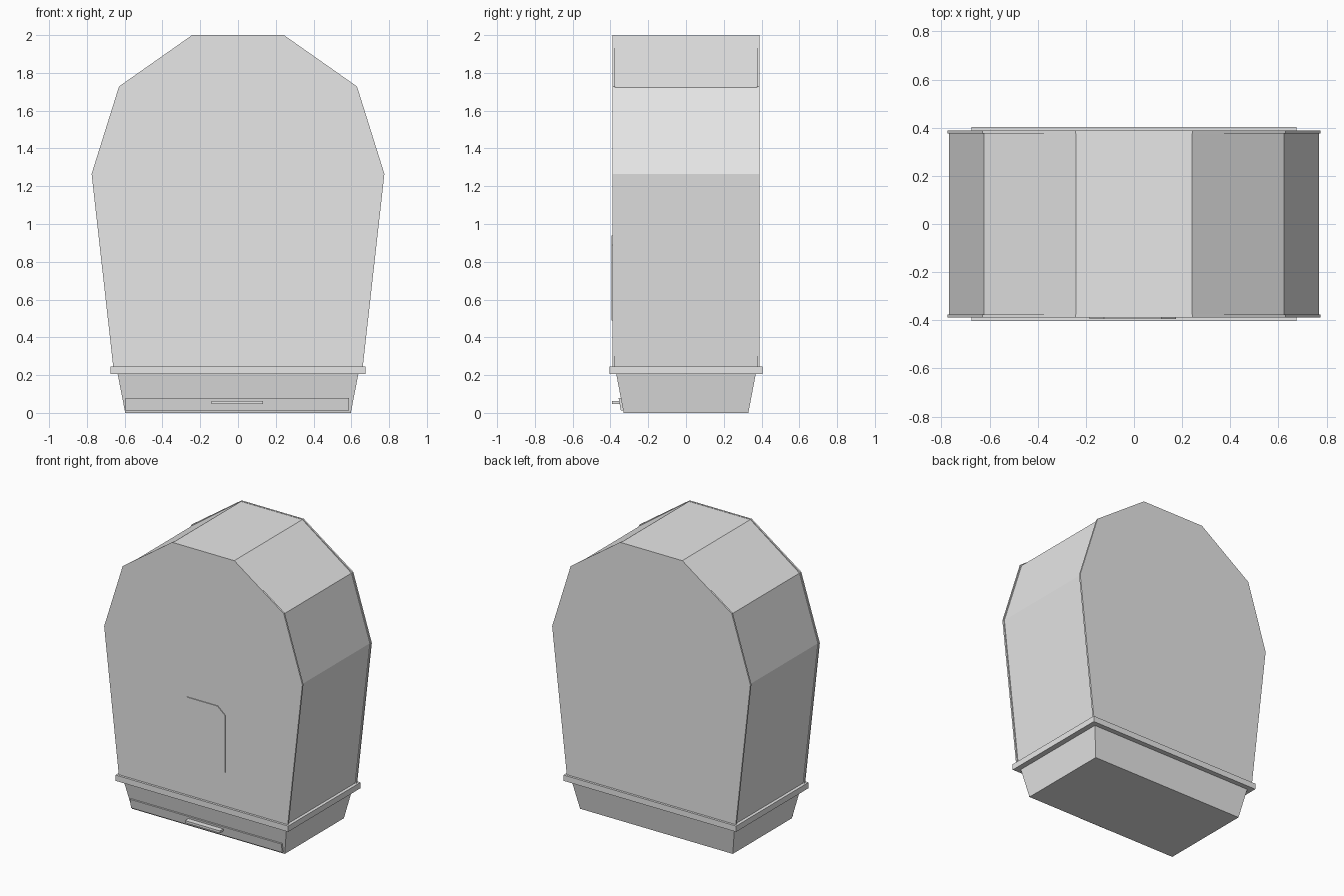
import bpy
import bmesh

cube = bpy.data.objects.get("Cube")
if cube:
    bpy.data.objects.remove(cube, do_unlink=True)

grey = bpy.data.materials.new("light_grey")
grey.use_nodes = True
grey.diffuse_color = (0.8, 0.8, 0.8, 1)
grey.node_tree.nodes["Principled BSDF"].inputs["Base Color"].default_value = (0.8, 0.8, 0.8, 1)


def loft(name, first, last):
    """Closed solid between two matching loops of points."""
    bm = bmesh.new()
    a = [bm.verts.new(p) for p in first]
    b = [bm.verts.new(p) for p in last]
    bm.faces.new(a)
    bm.faces.new(b)
    n = len(a)
    for i in range(n):
        j = (i + 1) % n
        bm.faces.new((a[i], a[j], b[j], b[i]))
    bmesh.ops.recalc_face_normals(bm, faces=bm.faces)
    mesh = bpy.data.meshes.new(name)
    bm.to_mesh(mesh)
    bm.free()
    mesh.materials.append(grey)
    obj = bpy.data.objects.new(name, mesh)
    bpy.context.collection.objects.link(obj)
    return obj


def extrude_y(name, outline, y0, y1):
    return loft(name, [(x, y0, z) for x, z in outline], [(x, y1, z) for x, z in outline])


def mirrored(half):
    return half + [(-x, z) for x, z in reversed(half)]


def rect(hx, hy, z):
    return [(-hx, -hy, z), (hx, -hy, z), (hx, hy, z), (-hx, hy, z)]


def box(name, x0, x1, y0, y1, z0, z1):
    return extrude_y(name, [(x0, z0), (x1, z0), (x1, z1), (x0, z1)], y0, y1)


# Faceted housing: shell set slightly inside the two end panels
panel = mirrored([(0.66, 0.24), (0.775, 1.265), (0.63, 1.728), (0.243, 2.0)])
shell = mirrored([(0.652, 0.24), (0.768, 1.265), (0.624, 1.722), (0.24, 1.998)])
extrude_y("housing_shell", shell, -0.376, 0.376)
extrude_y("front_panel", panel, -0.388, -0.376)
extrude_y("back_panel", panel, 0.376, 0.388)

# Arched hatch with clipped corners
hatch = mirrored([(0.18, 0.488), (0.18, 0.888), (0.12, 0.94)])
extrude_y("front_hatch", [(x - 0.005, z) for x, z in hatch], -0.394, -0.386)

# Tapered base and its rim
loft("base_tray", rect(0.597, 0.33, 0), rect(0.638, 0.37, 0.21))
loft("base_rim", rect(0.675, 0.404, 0.205), rect(0.675, 0.404, 0.246))

# Sloped drawer front following the base wall
x0, x1 = -0.595, 0.588
loft("drawer_front",
     [(x0, -0.345, 0.012), (x1, -0.345, 0.012), (x1, -0.357, 0.078), (x0, -0.357, 0.078)],
     [(x0, -0.325, 0.012), (x1, -0.325, 0.012), (x1, -0.337, 0.078), (x0, -0.337, 0.078)])
box("drawer_handle", -0.14, 0.133, -0.392, -0.345, 0.046, 0.062)
